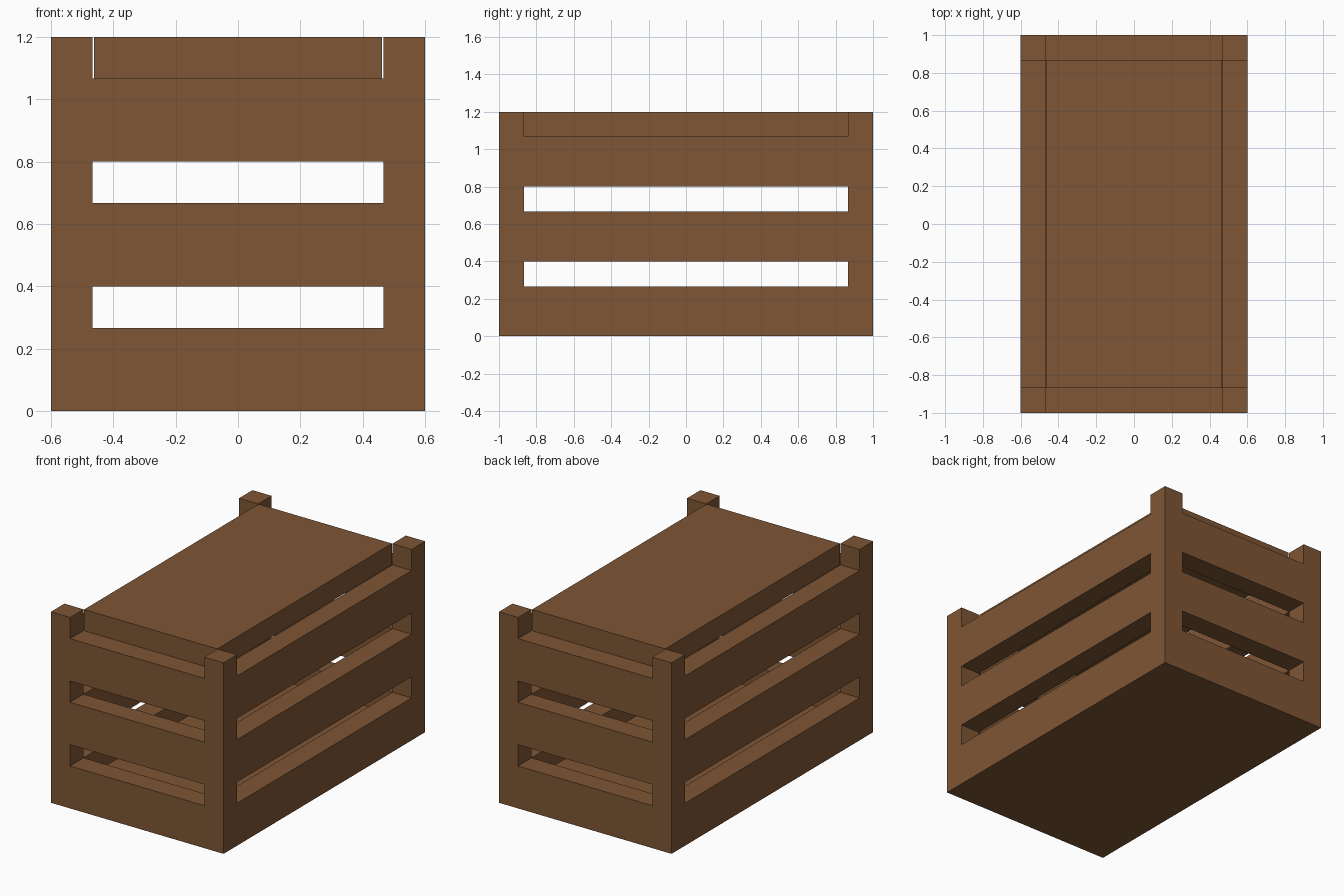
import bpy

cube = bpy.data.objects.get("Cube")
if cube:
    bpy.data.objects.remove(cube, do_unlink=True)

# Overall size and board thickness
HX, HY, H = 0.6, 1.0, 1.2
T = H / 9
IX, IY = HX - T, HY - T

wood = bpy.data.materials.new("brown_wood")
wood.use_nodes = True
colour = (0.209, 0.093, 0.036, 1)
wood.diffuse_color = colour
bsdf = wood.node_tree.nodes["Principled BSDF"]
bsdf.inputs["Base Color"].default_value = colour
bsdf.inputs["Roughness"].default_value = 0.9


def board(name, low, high):
    """Axis-aligned box between two corners."""
    bpy.ops.mesh.primitive_cube_add(size=1)
    ob = bpy.context.object
    ob.name = name
    for v in ob.data.vertices:
        v.co = [h if c > 0 else l for c, l, h in zip(v.co, low, high)]
    ob.data.materials.append(wood)
    return ob


# Corner posts
for sx, side in ((1, "left"), (-1, "right")):
    for sy, end in ((-1, "front"), (1, "back")):
        xs = sorted((sx * IX, sx * HX))
        ys = sorted((sy * IY, sy * HY))
        board(f"{end}_{side}_post", (xs[0], ys[0], 0), (xs[1], ys[1], H))

# Three rows of slats between the posts
for row, level in enumerate(("lower", "middle", "upper")):
    z0 = row * 3 * T
    z1 = z0 + 2 * T
    for s, side, end in ((1, "left", "back"), (-1, "right", "front")):
        xs = sorted((s * IX, s * HX))
        ys = sorted((s * IY, s * HY))
        board(f"{level}_{side}_slat", (xs[0], -IY, z0), (xs[1], IY, z1))
        board(f"{level}_{end}_slat", (-IX, ys[0], z0), (IX, ys[1], z1))

# Floor, and lid resting level with the post tops
board("floor", (-IX, -IY, 0), (IX, IY, T))
board("lid", (-IX + 0.004, -IY, H - T), (IX - 0.004, IY, H))
